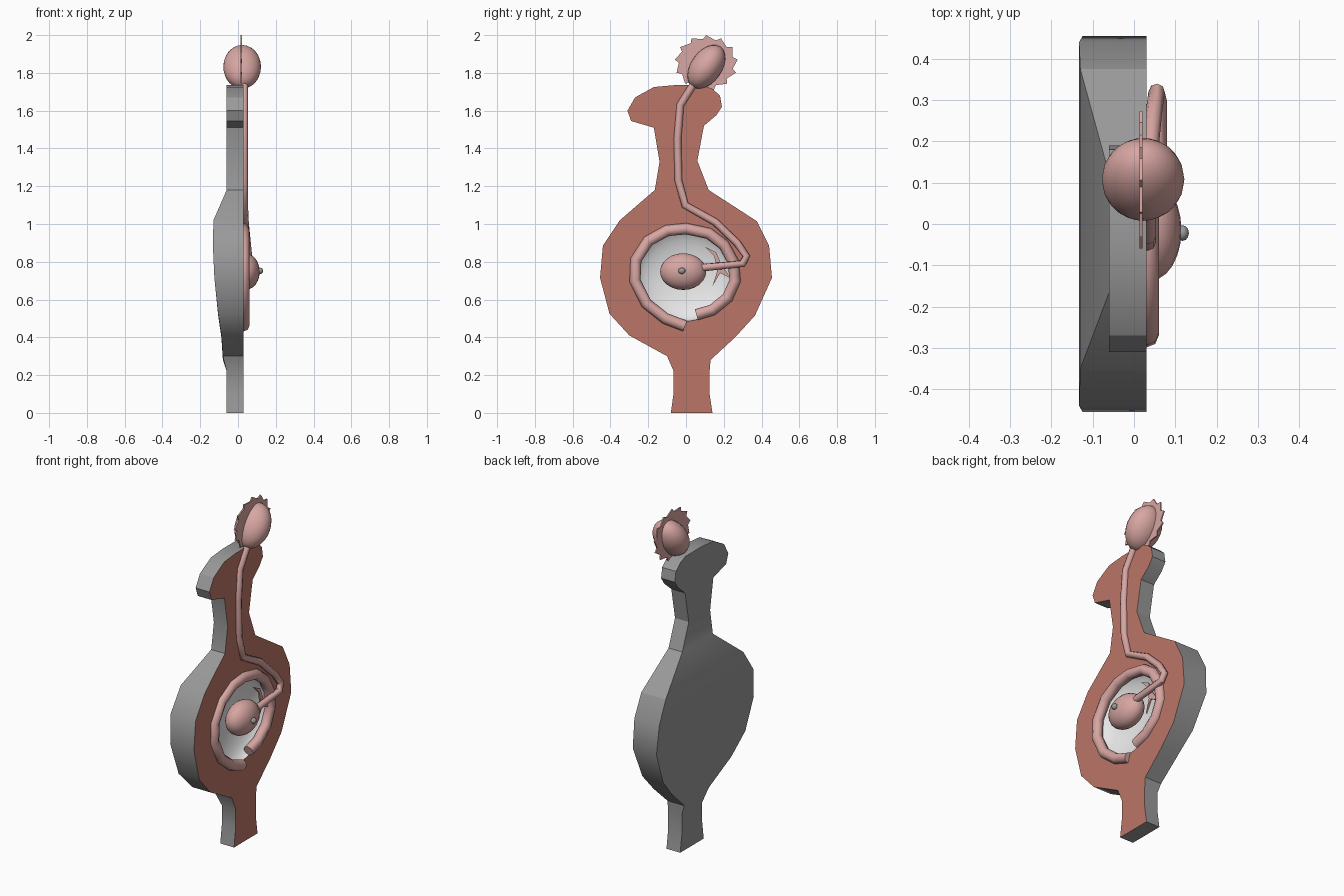
import bpy, bmesh
from math import sin, cos, pi, radians

if "Cube" in bpy.data.objects:
    bpy.data.objects.remove(bpy.data.objects["Cube"], do_unlink=True)


def material(name, colour):
    m = bpy.data.materials.new(name)
    m.use_nodes = True
    m.diffuse_color = (*colour, 1)
    m.node_tree.nodes["Principled BSDF"].inputs["Base Color"].default_value = (*colour, 1)
    return m


pink = material("pink", (0.68, 0.38, 0.36))
clay = material("terracotta", (0.5, 0.18, 0.135))
grey = material("grey", (0.32, 0.32, 0.32))
white = material("off white", (0.8, 0.8, 0.8))
FRONT = 0.03  # x of the flat painted face


def smooth(obj, angle=30):
    bpy.ops.object.select_all(action='DESELECT')
    obj.select_set(True)
    bpy.context.view_layer.objects.active = obj
    bpy.ops.object.shade_smooth_by_angle(angle=radians(angle))


def mesh_object(name, bm, *mats):
    bmesh.ops.recalc_face_normals(bm, faces=bm.faces)
    me = bpy.data.meshes.new(name)
    bm.to_mesh(me)
    bm.free()
    for m in mats:
        me.materials.append(m)
    obj = bpy.data.objects.new(name, me)
    bpy.context.collection.objects.link(obj)
    return obj


def ellipsoid(name, centre, radii, mat, tilt=0, segments=24):
    bm = bmesh.new()
    bmesh.ops.create_uvsphere(bm, u_segments=segments, v_segments=segments // 2, radius=1)
    bmesh.ops.scale(bm, vec=radii, verts=bm.verts)
    obj = mesh_object(name, bm, mat)
    obj.location = centre
    obj.rotation_euler.x = radians(tilt)
    smooth(obj, 60)
    return obj


def tube(name, path, radius, mat):
    curve = bpy.data.curves.new(name, 'CURVE')
    curve.dimensions = '3D'
    curve.bevel_depth = radius
    curve.bevel_resolution = 2
    curve.use_fill_caps = True
    line = curve.splines.new('POLY')
    line.points.add(len(path) - 1)
    for point, co in zip(line.points, path):
        point.co = (*co, 1)
    curve.materials.append(mat)
    obj = bpy.data.objects.new(name, curve)
    bpy.context.collection.objects.link(obj)
    bpy.ops.object.select_all(action='DESELECT')
    obj.select_set(True)
    bpy.context.view_layer.objects.active = obj
    bpy.ops.object.convert(target='MESH')
    smooth(bpy.context.object, 50)


def plate(name, outline, x, thickness, mat):
    bm = bmesh.new()
    face = bm.faces.new([bm.verts.new((x - thickness / 2, y, z)) for y, z in outline])
    out = bmesh.ops.extrude_face_region(bm, geom=[face])
    moved = [v for v in out["geom"] if isinstance(v, bmesh.types.BMVert)]
    bmesh.ops.translate(bm, vec=(thickness, 0, 0), verts=moved)
    return mesh_object(name, bm, mat)


# Slab: the two edges of its outline, from foot to crest
near = [(-.08, 0), (-.065, .11), (-.065, .22), (-.1, .3), (-.3, .41), (-.405, .525),
        (-.455, .715), (-.44, .885), (-.35, 1.02), (-.165, 1.18), (-.14, 1.33),
        (-.17, 1.51), (-.29, 1.545), (-.31, 1.6), (-.27, 1.67), (-.17, 1.725), (-.06, 1.735)]
far = [(.14, 0), (.125, .1), (.125, .22), (.13, .28), (.26, .4), (.365, .515),
       (.455, .715), (.44, .885), (.375, 1.015), (.12, 1.18), (.06, 1.335),
       (.095, 1.52), (.16, 1.575), (.19, 1.62), (.18, 1.68), (.14, 1.715), (.09, 1.735)]
bulge = {3: -.08, 4: -.088, 5: -.105, 6: -.125, 7: -.133, 8: -.13}

bm = bmesh.new()
front, back = [], []
for i, pair in enumerate(zip(near, far)):
    front.append([bm.verts.new((FRONT, y, z)) for y, z in pair])
    back.append([bm.verts.new((bulge.get(i, -.06), y, z)) for y, z in pair])
bm.faces.new([f[0] for f in front] + [f[1] for f in reversed(front)]).material_index = 1
for i in range(len(near) - 1):
    bm.faces.new((back[i][0], back[i][1], back[i + 1][1], back[i + 1][0]))
    for s in (0, 1):
        bm.faces.new((front[i][s], front[i + 1][s], back[i + 1][s], back[i][s]))
for i in (0, -1):
    bm.faces.new((front[i][0], front[i][1], back[i][1], back[i][0]))
slab = mesh_object("slab", bm, grey, clay, white)

# Round hollow scooped out of the painted face
bm = bmesh.new()
bmesh.ops.create_uvsphere(bm, u_segments=32, v_segments=20, radius=1)
bmesh.ops.scale(bm, vec=(.095, .26, .25), verts=bm.verts)
bmesh.ops.translate(bm, vec=(FRONT, -.01, .735), verts=bm.verts)
for f in bm.faces:
    f.material_index = 2
cutter = mesh_object("hollow_cutter", bm, grey, clay, white)
cutter.hide_render = True
cut = slab.modifiers.new("hollow", 'BOOLEAN')
cut.operation = 'DIFFERENCE'
cut.solver = 'EXACT'
cut.object = cutter
bpy.context.view_layer.objects.active = slab
bpy.ops.object.modifier_apply(modifier=cut.name)
bpy.data.objects.remove(cutter, do_unlink=True)
smooth(slab)

# Open ring around the hollow
ring = [(-.005, .46), (-.11, .5), (-.21, .58), (-.27, .7), (-.265, .81), (-.2, .91),
        (-.1, .965), (0, .975), (.12, .95), (.2, .89), (.25, .8), (.26, .7),
        (.22, .61), (.14, .545), (.055, .52)]
tube("open_ring", [(FRONT, y, z) for y, z in ring], .03, pink)

# Bent stalk from the central body up to the head
stalk = [(.033, .04, 1.74), (.033, -.03, 1.63), (.033, -.045, 1.45), (.033, -.04, 1.23),
         (.033, -.005, 1.1), (.037, .155, 1.01), (.048, .27, .9), (.055, .32, .83),
         (.06, .3, .79), (.06, .1, .77), (.055, .04, .765)]
tube("stalk", stalk, .02, pink)

# Central body with its stud, and the tilted head
ellipsoid("central_body", (.04, -.015, .748), (.075, .122, .097), pink)
ellipsoid("stud", (.118, -.022, .752), (.015, .019, .017), grey, segments=12)
ellipsoid("head", (.022, .108, 1.832), (.1, .13, .082), pink, tilt=55)

# Crescent fin beside the ring
fin = [(.1, .88), (.16, .85), (.185, .79), (.24, .71), (.18, .74), (.14, .67),
       (.165, .75), (.15, .83)]
plate("crescent_fin", fin, .03, .009, pink)

# Saw-toothed crest disc behind the head
teeth, crest = 13, []
for i in range(teeth):
    for turn, r in ((0, 1), (.25, .86)):
        a = pi / 2 + 2 * pi * (i + turn) / teeth
        crest.append((.107 + .168 * r * cos(a), 1.853 + .147 * r * sin(a)))
plate("crest_disc", crest, .017, .008, pink)
